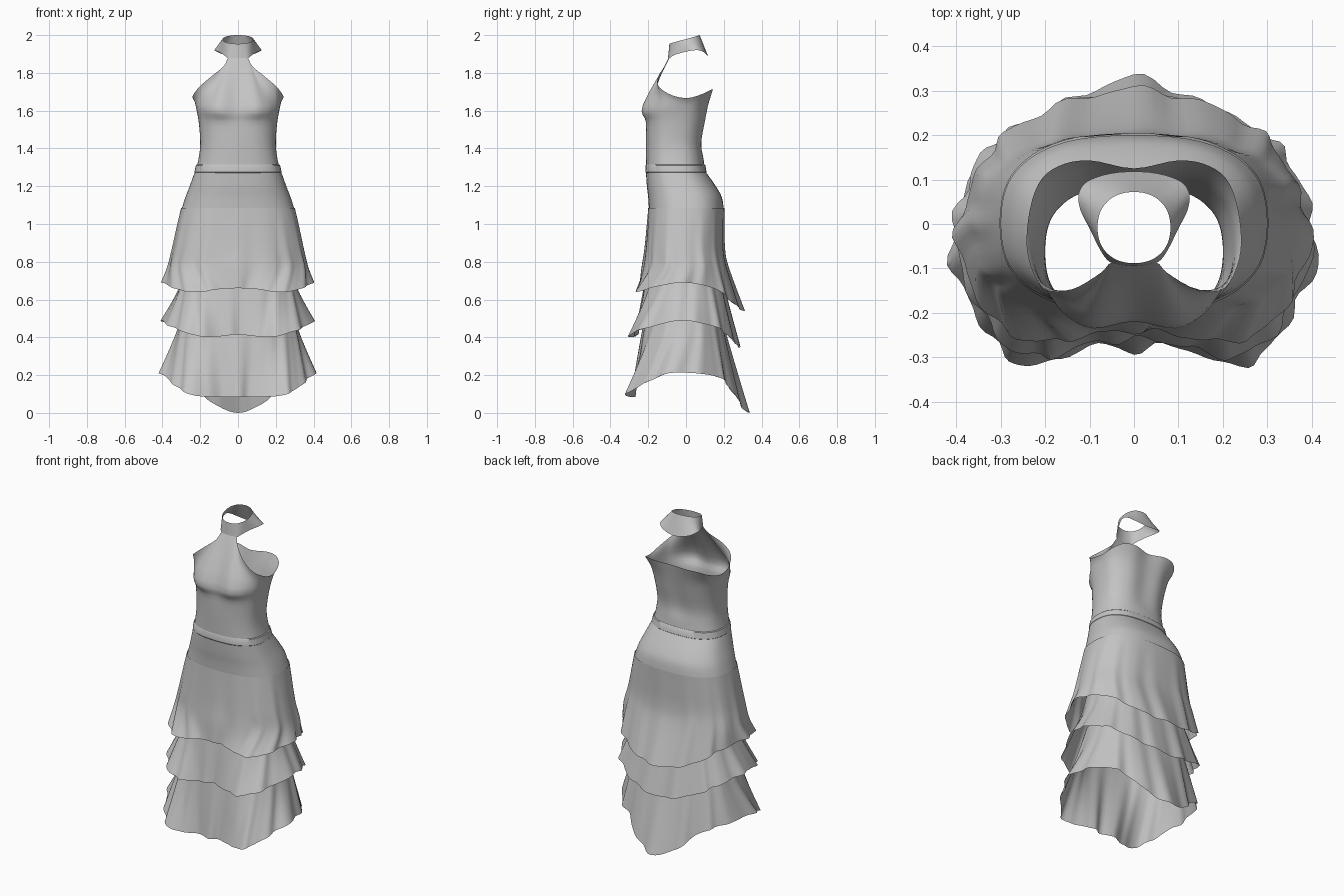
import bpy, math
from mathutils import Vector

if "Cube" in bpy.data.objects:
    bpy.data.objects.remove(bpy.data.objects["Cube"])

fabric = bpy.data.materials.new("grey_fabric")
fabric.diffuse_color = (0.55, 0.55, 0.55, 1)
fabric.use_nodes = True
fabric.node_tree.nodes["Principled BSDF"].inputs["Base Color"].default_value = fabric.diffuse_color


def catmull(p0, p1, p2, p3, t):
    return 0.5 * (2 * p1 + (p2 - p0) * t + (2 * p0 - 5 * p1 + 4 * p2 - p3) * t * t
                  + (3 * p1 - p0 - 3 * p2 + p3) * t ** 3)


def ring(z, w, yf, yb, e=2.5, bust=0, spine=0, tilt=0):
    """Half cross-section, 11 points from centre front to centre back."""
    pts = []
    for i in range(11):
        a = math.pi * i / 10
        s, c = max(math.sin(a), 0), math.cos(a)
        x = w * s ** (2 / e) if 0 < i < 10 else 0
        y = (yf + yb) / 2 - (yb - yf) / 2 * math.copysign(abs(c) ** (2 / e), c)
        if c > 0:
            y -= bust * math.exp(-((x - 0.11) / 0.055) ** 2)
        else:
            y -= spine * math.exp(-(x / 0.06) ** 2)
        pts.append((x, y, z - tilt * c))
    return pts


def full_loop(half, k):
    """Mirror a half section and sample it as a smooth closed loop."""
    pts = [Vector(p) for p in half]
    pts += [Vector((-p.x, p.y, p.z)) for p in pts[-2:0:-1]]
    n = len(pts)
    return [catmull(pts[i - 1], pts[i], pts[(i + 1) % n], pts[(i + 2) % n], j / k)
            for i in range(n) for j in range(k)]


def loft(name, halves, k=4, rows=4, fold=0, phase=0):
    """Skin through sections listed from top to bottom, with optional folds."""
    loops = [full_loop(h, k) for h in halves]
    m, n = len(loops), len(loops[0])
    grid = []
    for i in range(m - 1):
        for j in range(rows):
            a, b, c, d = (loops[max(i - 1, 0)], loops[i], loops[i + 1],
                          loops[min(i + 2, m - 1)])
            grid.append([catmull(a[q], b[q], c[q], d[q], j / rows) for q in range(n)])
    grid.append(loops[-1])
    verts = []
    for r, row in enumerate(grid):
        s = (r / (len(grid) - 1)) ** 1.4
        for q, p in enumerate(row):
            a = 2 * math.pi * q / n
            f = fold * s * (math.cos(16 * a + phase) + 0.4 * math.sin(27 * a + 2 * phase))
            out = Vector((p.x, p.y, 0)).normalized()
            verts.append(p + out * f)
    faces = [(r * n + q, (r + 1) * n + q, (r + 1) * n + (q + 1) % n, r * n + (q + 1) % n)
             for r in range(len(grid) - 1) for q in range(n)]
    me = bpy.data.meshes.new(name)
    me.from_pydata(verts, [], faces)
    me.materials.append(fabric)
    ob = bpy.data.objects.new(name, me)
    bpy.context.collection.objects.link(ob)
    bpy.ops.object.select_all(action='DESELECT')
    ob.select_set(True)
    bpy.context.view_layer.objects.active = ob
    bpy.ops.object.shade_smooth_by_angle(angle=math.radians(35))
    return ob


# Halter collar: tilted band, pointed and dipping at the back
collar_bottom = [(0, -.095, 1.88), (.03, -.092, 1.88), (.055, -.085, 1.88),
                 (.075, -.06, 1.895), (.1, -.01, 1.91), (.12, .03, 1.918),
                 (.125, .065, 1.92), (.112, .09, 1.912), (.085, .105, 1.9),
                 (.045, .115, 1.89), (0, .118, 1.885)]
loft("collar", [ring(1.977, .082, -.088, .072, 2.2, tilt=.023), collar_bottom])

# Bodice: neck panel and armholes form the top edge
neckline = [(0, -.092, 1.88), (.05, -.087, 1.88), (.075, -.11, 1.836),
            (.14, -.147, 1.782), (.203, -.145, 1.728), (.238, -.075, 1.682),
            (.238, .01, 1.667), (.215, .09, 1.69), (.17, .13, 1.71),
            (.1, .143, 1.713), (0, .125, 1.705)]
loft("bodice", [neckline,
                ring(1.63, .225, -.21, .125, 2.6, bust=.028, spine=.015),
                ring(1.54, .208, -.212, .108, 2.5, bust=.006, spine=.015),
                ring(1.43, .20, -.213, .088, 2.5, spine=.01),
                ring(1.35, .208, -.212, .092, 2.5),
                ring(1.27, .226, -.211, .102, 2.5)])

# Waistband, almost flush with the bodice
loft("waistband", [ring(1.315, .218, -.212, .098), ring(1.311, .223, -.214, .102),
                   ring(1.275, .231, -.215, .109), ring(1.27, .227, -.211, .104)], rows=1)

# Fitted hip yoke
loft("hip_yoke", [ring(1.275, .229, -.212, .105), ring(1.2, .256, -.207, .158),
                  ring(1.14, .279, -.2, .19), ring(1.075, .30, -.196, .20)])

# Three flared tiers, hems rising at the sides and dropping at the back
hem_1 = [(0, -.24, .66), (.1, -.25, .655), (.2, -.265, .64), (.29, -.24, .645),
         (.36, -.15, .67), (.40, -.03, .69), (.37, .07, .68), (.32, .17, .65),
         (.25, .23, .60), (.13, .28, .555), (0, .305, .54)]
hem_2 = [(0, -.26, .415), (.1, -.27, .405), (.2, -.30, .405), (.29, -.27, .43),
         (.36, -.17, .46), (.405, -.03, .49), (.38, .08, .475), (.33, .17, .45),
         (.26, .22, .41), (.14, .27, .365), (0, .285, .345)]
hem_3 = [(0, -.285, .085), (.1, -.275, .085), (.22, -.32, .09), (.30, -.285, .12),
         (.36, -.19, .17), (.41, -.09, .21), (.385, .05, .21), (.32, .17, .19),
         (.24, .22, .15), (.13, .285, .05), (0, .33, 0)]
loft("upper_tier", [ring(1.085, .301, -.2, .204), ring(1.0, .32, -.206, .203),
                    ring(.87, .347, -.217, .204), ring(.77, .37, -.23, .222), hem_1],
     k=6, fold=.007, phase=.3)
loft("middle_tier", [ring(.80, .28, -.195, .18), ring(.66, .312, -.222, .205), hem_2],
     k=6, rows=5, fold=.008, phase=2.2)
loft("lower_tier", [ring(.58, .28, -.2, .18), ring(.42, .325, -.232, .21), hem_3],
     k=6, rows=6, fold=.008, phase=.2)
